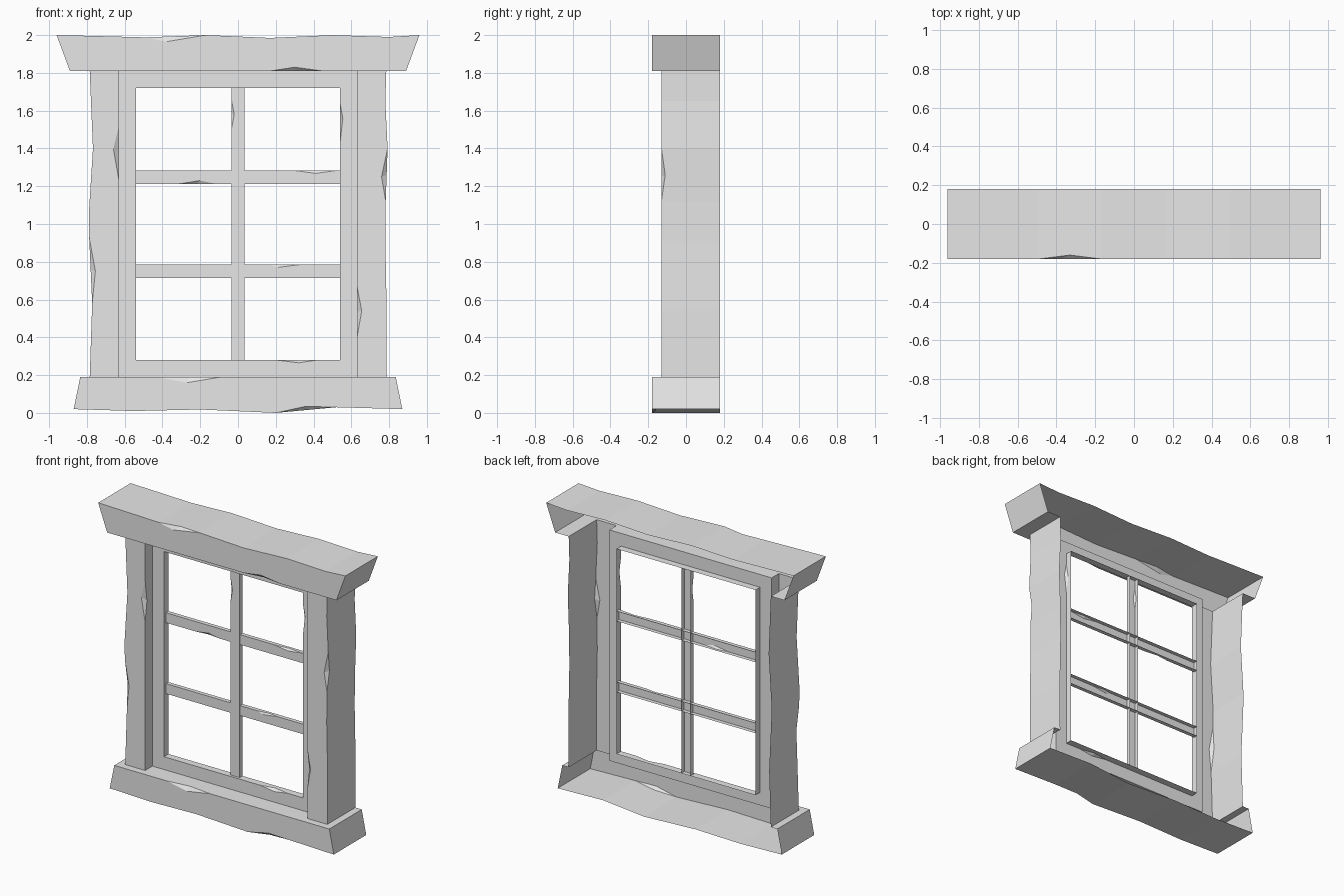
import bpy, bmesh

cube = bpy.data.objects.get("Cube")
if cube:
    bpy.data.objects.remove(cube)

stone = bpy.data.materials.new("plain grey")
stone.use_nodes = True
GREY = (0.8, 0.8, 0.8, 1)
stone.diffuse_color = GREY
stone.node_tree.nodes["Principled BSDF"].inputs["Base Color"].default_value = GREY

FRONT, BACK = -0.18, 0.18      # lintel and sill front, open wall side
POST, PANE = -0.13, -0.05      # post front, inner frame front
BOTTOM, TOP = 0.19, 1.81       # opening between sill and lintel
IN_X, IN_B, IN_T = 0.54, 0.28, 1.72


def shell(name, profile, front, back, chips={}, chip_depth=0.02, notch=None):
    """Front face from an anticlockwise (x, z) profile, with sides running back and an open rear.
    back(p, q) gives how far the side on an edge runs; chips maps an edge index to its bite point;
    notch is (edge index, points) replacing the rear edge of that side."""
    bm = bmesh.new()
    n = len(profile)
    vert = lambda p, y: bm.verts.new((p[0], y, p[1]))
    fronts = [vert(p, front) for p in profile]
    face = []
    for i, p in enumerate(profile):
        q = profile[(i + 1) % n]
        a, b = fronts[i], fronts[(i + 1) % n]
        face.append(a)
        rim = [b, a]
        if i in chips:
            bite = vert(chips[i], front)
            deep = vert(((p[0] + q[0]) / 2, (p[1] + q[1]) / 2), front + chip_depth)
            face.append(bite)
            rim = [b, deep, a]
            bm.faces.new((b, bite, deep))
            bm.faces.new((bite, a, deep))
        depth = back(p, q)
        if depth is None:
            continue
        middle = []
        if notch and notch[0] == i:
            middle = [vert((x, p[1]), y) for x, y in notch[1]]
        bm.faces.new(rim + [vert(p, depth)] + middle + [vert(q, depth)])
    bm.faces.new(face)
    bmesh.ops.remove_doubles(bm, verts=bm.verts, dist=0.0005)
    mesh = bpy.data.meshes.new(name)
    bm.to_mesh(mesh)
    bm.free()
    mesh.materials.append(stone)
    obj = bpy.data.objects.new(name, mesh)
    bpy.context.collection.objects.link(obj)
    return obj


full = lambda p, q: BACK

# Outline left in the lintel and sill for the posts and inner frame
half = [(0.785, BACK), (0.785, POST), (0.63, POST), (0.63, PANE)]
left_to_right = [(-x, y) for x, y in half] + half[::-1]

# Lintel with a worn top edge
shell("lintel",
      [(-0.89, TOP), (0.17, TOP), (0.45, TOP), (0.89, TOP), (0.96, 2), (0.8, 1.99),
       (0.5, 2), (0.17, 1.985), (-0.17, 2), (-0.49, 1.988), (-0.75, 1.995), (-0.96, 2)],
      FRONT, lambda p, q: None if p[1] == q[1] == TOP else BACK,
      {1: (0.3, 1.83), 8: (-0.38, 1.965)})

# Sill with a worn bottom edge
shell("sill",
      [(-0.87, 0.02), (-0.55, 0.01), (-0.2, 0.018), (0.2, 0), (0.52, 0.03), (0.87, 0.02),
       (0.835, BOTTOM), (-0.09, BOTTOM), (-0.43, BOTTOM), (-0.835, BOTTOM)],
      FRONT, lambda p, q: None if p[1] == q[1] == BOTTOM else BACK,
      {3: (0.36, 0.035), 7: (-0.27, 0.16)})


# Ledges around the posts, with rims that follow the chips
def ledge(name, z, end, chip, up):
    bm = bmesh.new()
    rim = [(-end, FRONT), (chip[0], FRONT), (sum(chip) / 2, FRONT + 0.02),
           (chip[1], FRONT), (end, FRONT), (end, BACK)]
    points = rim + left_to_right[::-1] + [(-end, BACK)]
    f = bm.faces.new([bm.verts.new((x, y, z)) for x, y in points])
    if not up:
        f.normal_flip()
    mesh = bpy.data.meshes.new(name)
    bm.to_mesh(mesh)
    bm.free()
    mesh.materials.append(stone)
    bpy.context.collection.objects.link(bpy.data.objects.new(name, mesh))


ledge("lintel_underside", TOP, 0.89, (0.17, 0.45), False)
ledge("sill_ledge", BOTTOM, 0.835, (-0.43, -0.09), True)


# Side posts: deep outer face, shallow inner reveal, no ends
def post_back(p, q):
    if p[1] == q[1]:
        return None
    return PANE if max(abs(p[0]), abs(q[0])) < 0.64 else BACK


shell("right_post",
      [(-0.63, BOTTOM), (-0.63, 1.23), (-0.63, 1.52), (-0.63, TOP), (-0.785, TOP),
       (-0.768, 1.4), (-0.79, 1.05), (-0.788, 0.93), (-0.772, 0.58), (-0.785, BOTTOM)],
      POST, post_back, {1: (-0.66, 1.4), 7: (-0.755, 0.75)})
shell("left_post",
      [(0.63, BOTTOM), (0.785, BOTTOM), (0.787, 0.55), (0.78, 0.9), (0.782, 1.12),
       (0.792, 1.4), (0.78, 1.65), (0.785, TOP), (0.63, TOP), (0.63, 0.67), (0.63, 0.4)],
      POST, post_back, {4: (0.76, 1.25), 9: (0.655, 0.54)})


# Inner frame: four mitred rails with a return on the glass side
def rail_back(p, q):
    inner = all(abs(x) <= IN_X and IN_B <= z <= IN_T for x, z in (p, q))
    return 0 if inner else None


X = 0.63
shell("frame_bottom", [(-X, BOTTOM), (X, BOTTOM), (IN_X, IN_B), (0.42, IN_B), (0.2, IN_B),
                       (-IN_X, IN_B)], PANE, rail_back, {3: (0.32, 0.265)})
shell("frame_left", [(X, BOTTOM), (X, TOP), (IN_X, IN_T), (IN_X, 1.64), (IN_X, 1.43),
                     (IN_X, IN_B)], PANE, rail_back, {3: (0.555, 1.56)})
shell("frame_top", [(X, TOP), (-X, TOP), (-IN_X, IN_T), (IN_X, IN_T)], PANE, rail_back)
shell("frame_right", [(-X, TOP), (-X, BOTTOM), (-IN_X, IN_B), (-IN_X, IN_T)], PANE, rail_back)

# Glazing bars: hollow channels open at the rear
W = 0.035
bar_back = lambda p, q: 0
shell("upright_bar", [(-W, IN_B), (W, IN_B), (W, IN_T), (-W, IN_T), (-W, 1.66), (-W, 1.5)],
      -0.032, bar_back, {4: (-0.02, 1.58)}, 0.012)
shell("upper_crossbar",
      [(-IN_X, 1.213), (-0.31, 1.213), (-0.12, 1.213), (IN_X, 1.213), (IN_X, 1.283),
       (0.52, 1.283), (0.3, 1.283), (-IN_X, 1.283)],
      -0.029, bar_back, {1: (-0.2, 1.23), 5: (0.41, 1.268)}, 0.012)
shell("lower_crossbar",
      [(-IN_X, 0.715), (IN_X, 0.715), (IN_X, 0.785), (0.33, 0.785), (0.17, 0.785),
       (-IN_X, 0.785)],
      -0.029, bar_back, {3: (0.21, 0.77)}, 0.012)
